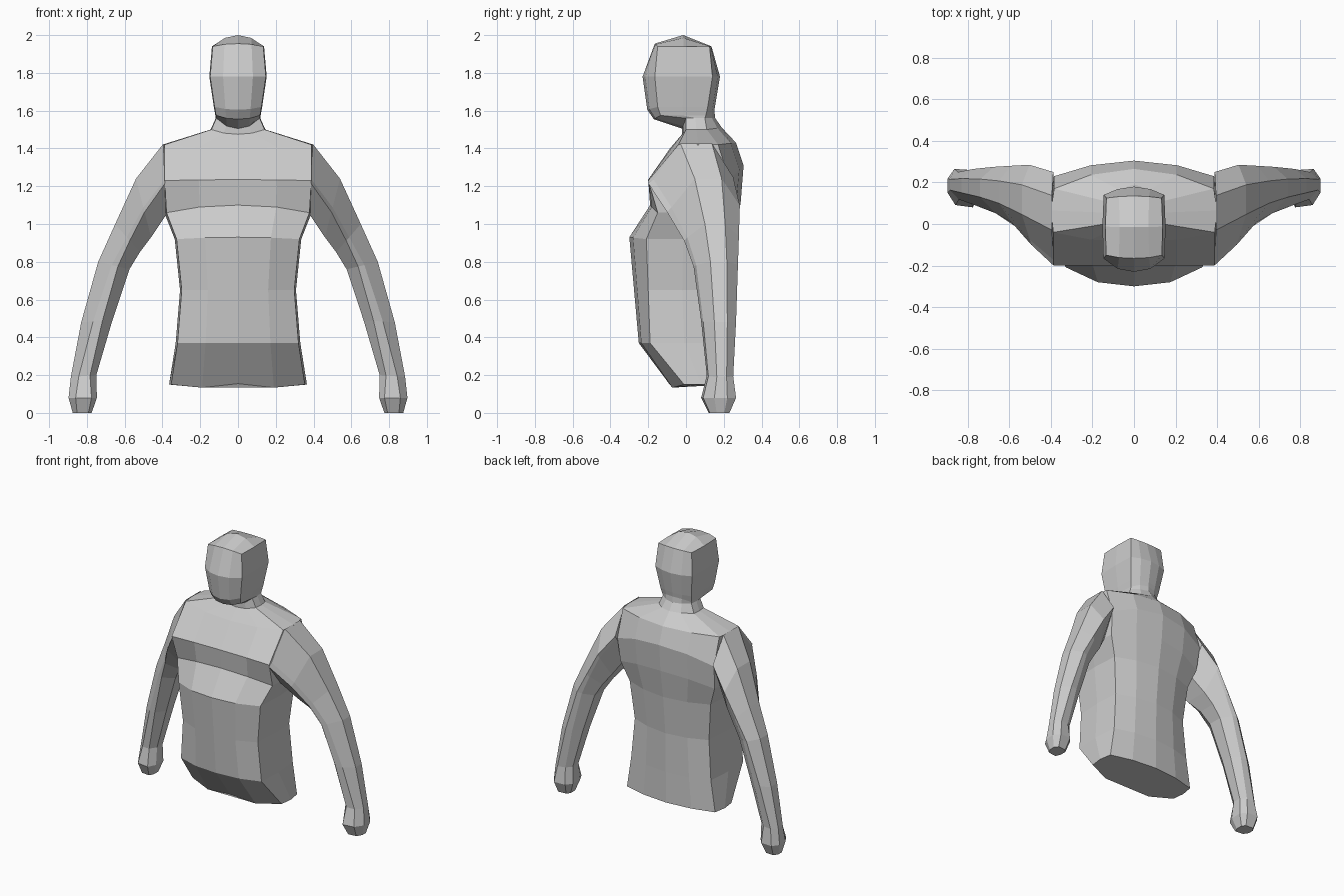
import bpy, bmesh
from mathutils import Vector

cube = bpy.data.objects.get("Cube")
if cube:
    bpy.data.objects.remove(cube, do_unlink=True)

grey = bpy.data.materials.new("plain grey")
grey.use_nodes = True
COLOUR = (0.6, 0.6, 0.6, 1)
grey.diffuse_color = COLOUR
grey.node_tree.nodes["Principled BSDF"].inputs["Base Color"].default_value = COLOUR


def lerp(a, b, t):
    return a + (b - a) * t


def bridge(bm, rings):
    for a, b in zip(rings, rings[1:]):
        n = len(a)
        for i in range(n):
            j = (i + 1) % n
            bm.faces.new((a[i], a[j], b[j], b[i]))


def finish(bm, name):
    bmesh.ops.recalc_face_normals(bm, faces=bm.faces)
    me = bpy.data.meshes.new(name)
    bm.to_mesh(me)
    bm.free()
    me.materials.append(grey)
    ob = bpy.data.objects.new(name, me)
    bpy.context.collection.objects.link(ob)
    return ob


def body_ring(bm, zf, zs, zb, w, yf, yfs, ybs, yb):
    """Symmetric 12-sided ring, from front centre around the +x side."""
    half = [(0, yf, zf),
            (0.52 * w, lerp(yf, yfs, 0.22), lerp(zf, zs, 0.25)),
            (0.97 * w, yfs, zs),
            (w, (yfs + ybs) / 2, zs),
            (0.96 * w, ybs, zs),
            (0.52 * w, lerp(yb, ybs, 0.3), lerp(zb, zs, 0.25)),
            (0, yb, zb)]
    pts = half + [(-x, y, z) for x, y, z in half[5:0:-1]]
    return [bm.verts.new(p) for p in pts]


# z front, z side, z back, half width, y front, y front corner, y back corner, y back
TORSO = [
    (0.155, 0.15, 0.15, 0.365, -0.09, -0.01, 0.17, 0.23),
    (0.37, 0.37, 0.37, 0.33, -0.25, -0.19, 0.17, 0.23),
    (0.65, 0.65, 0.65, 0.307, -0.275, -0.20, 0.16, 0.235),
    (0.93, 0.92, 0.92, 0.335, -0.30, -0.21, 0.18, 0.26),
    (1.10, 1.06, 1.12, 0.39, -0.19, -0.15, 0.21, 0.29),
    (1.235, 1.23, 1.31, 0.40, -0.20, -0.20, 0.23, 0.305),
    (1.40, 1.42, 1.43, 0.40, -0.085, -0.04, 0.17, 0.265),
]
HEAD = [
    (1.475, 1.50, 1.51, 0.145, -0.02, 0.0, 0.11, 0.19),
    (1.505, 1.56, 1.56, 0.118, -0.02, 0.0, 0.10, 0.155),
    (1.555, 1.575, 1.60, 0.12, -0.17, -0.135, 0.105, 0.15),
    (1.605, 1.62, 1.63, 0.128, -0.205, -0.15, 0.115, 0.155),
    (1.78, 1.78, 1.78, 0.152, -0.23, -0.165, 0.14, 0.18),
    (1.955, 1.94, 1.94, 0.138, -0.165, -0.15, 0.125, 0.135),
]

# Torso, neck and head as one lofted skin
bm = bmesh.new()
rings = [body_ring(bm, *r) for r in TORSO + HEAD]
bridge(bm, rings)
for i in (1, 11):                      # dips in the hem
    rings[0][i].co.z -= 0.02
bm.faces.new(rings[0])
# crown: front row, raised middle ridge, back row
top = rings[-1]
ridge = [top[9]] + [bm.verts.new(p) for p in
                    ((-0.07, -0.015, 1.985), (0, -0.015, 2.0), (0.07, -0.015, 1.985))] + [top[3]]
front = [top[i] for i in (10, 11, 0, 1, 2)]
back = [top[i] for i in (8, 7, 6, 5, 4)]
for row in (front, back):
    for i in range(4):
        quad = (row[i], row[i + 1], ridge[i + 1], ridge[i])
        bm.faces.new(quad)
finish(bm, "torso_and_head")

# Arm rings: outer x z, inner x z, y front, y back, half width of the front flat
ARM = [
    (0.395, 1.425, 0.38, 1.05, -0.20, 0.25, 0.03),
    (0.54, 1.24, 0.46, 0.93, -0.10, 0.285, 0.04),
    (0.65, 1.00, 0.52, 0.85, -0.01, 0.28, 0.06),
    (0.74, 0.80, 0.575, 0.76, 0.04, 0.275, 0.10),
    (0.83, 0.48, 0.665, 0.49, 0.08, 0.265, 0.15),
    (0.885, 0.19, 0.75, 0.20, 0.11, 0.25, 0.22),
    (0.897, 0.08, 0.747, 0.08, 0.08, 0.265, 0.28),
    (0.875, 0.0, 0.775, 0.0, 0.12, 0.23, 0.30),
]
for side, name in ((1, "left_arm"), (-1, "right_arm")):
    bm = bmesh.new()
    rings = []
    for ox, oz, ix, iz, y0, y1, w in ARM:
        section = [(0.47 - w, 0), (0.47 + w, 0.06), (1, 0.38), (1, 0.75),
                   (0.5 + w, 1), (0.5 - w, 0.97), (0, 0.75), (0, 0.3)]
        rings.append([bm.verts.new((side * lerp(ix, ox, s), lerp(y0, y1, t), lerp(iz, oz, s)))
                      for s, t in section])
    bridge(bm, rings)
    bm.faces.new(rings[-1])
    bm.faces.new(rings[0])
    finish(bm, name)
